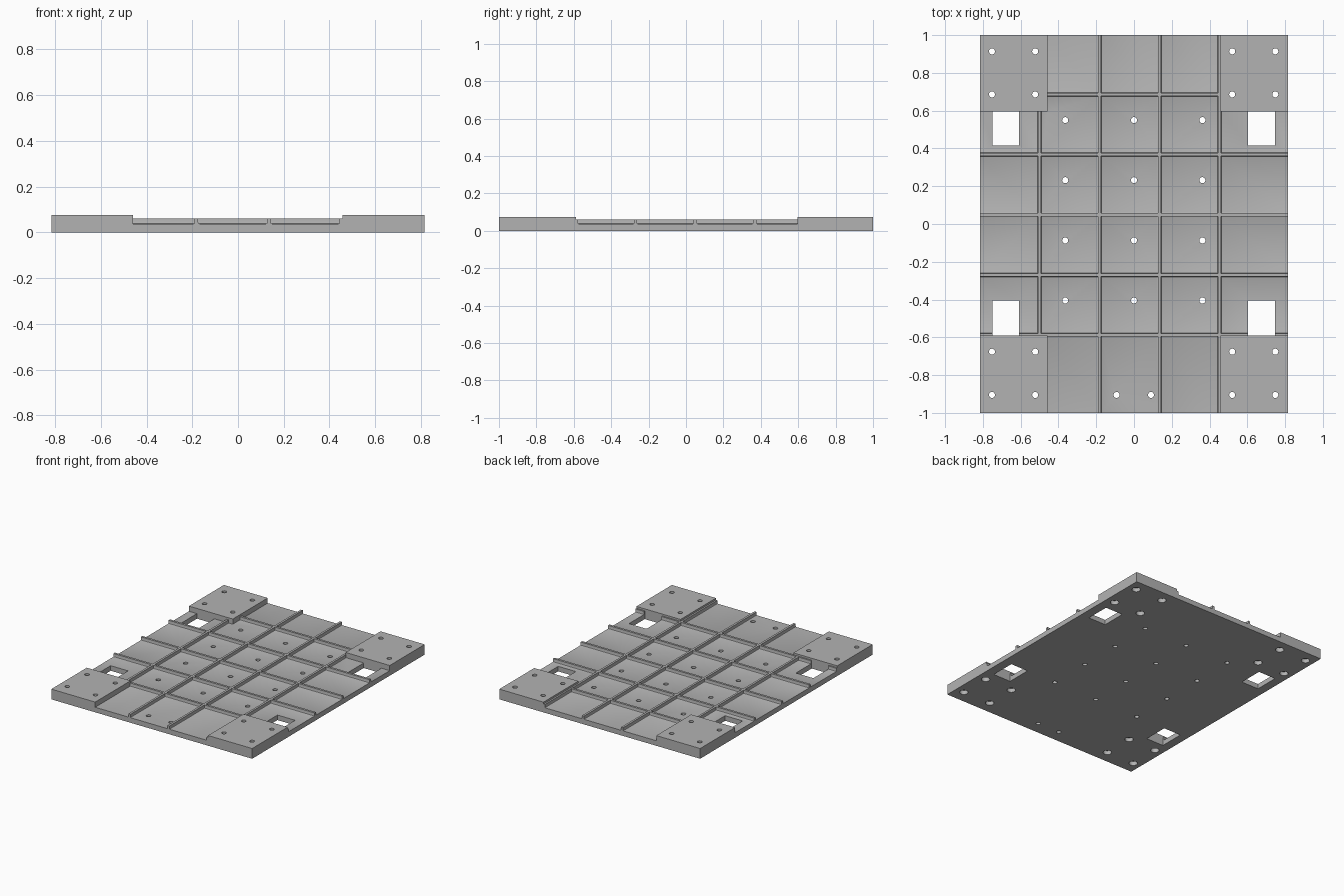
import bpy, bmesh
from mathutils import Matrix, Vector

if "Cube" in bpy.data.objects:
    bpy.data.objects.remove(bpy.data.objects["Cube"])

HX, HY = 0.815, 1.0            # half width and half length
FLOOR, RIB, PAD = 0.037, 0.061, 0.075
RIB_W = 0.016

grey = bpy.data.materials.new("light_grey")
grey.diffuse_color = (0.45, 0.45, 0.45, 1)
grey.use_nodes = True
grey.node_tree.nodes["Principled BSDF"].inputs["Base Color"].default_value = grey.diffuse_color


def add_box(bm, x0, x1, y0, y1, z0, z1):
    m = Matrix.Translation(((x0 + x1) / 2, (y0 + y1) / 2, (z0 + z1) / 2)) @ \
        Matrix.Diagonal((x1 - x0, y1 - y0, z1 - z0, 1))
    return bmesh.ops.create_cube(bm, size=1, matrix=m)["verts"]


def add_cylinder(bm, x, y, r, z0, z1, sides=24):
    bmesh.ops.create_cone(bm, cap_ends=True, segments=sides, radius1=r, radius2=r,
                          depth=z1 - z0,
                          matrix=Matrix.Translation((x, y, (z0 + z1) / 2)))


def make_object(name, bm):
    me = bpy.data.meshes.new(name)
    bm.to_mesh(me)
    bm.free()
    me.materials.append(grey)
    ob = bpy.data.objects.new(name, me)
    bpy.context.collection.objects.link(ob)
    return ob


def combine(target, tool, operation):
    mod = target.modifiers.new(operation, 'BOOLEAN')
    mod.operation, mod.solver, mod.object = operation, 'EXACT', tool
    bpy.context.view_layer.objects.active = target
    bpy.ops.object.modifier_apply(modifier=mod.name)
    bpy.data.objects.remove(tool)


# Slab at rib height
bm = bmesh.new()
add_box(bm, -HX, HX, -HY, HY, 0, RIB)
plate = make_object("base_plate", bm)

# Pockets between the ribs, with a small fillet along the floor
rib_x = [-0.5, -0.182, 0.136, 0.453]
rib_y = [-0.587, -0.27, 0.049, 0.368, 0.686]


def spans(ribs, half):
    edges = [-half - 0.05] + [e for r in ribs for e in (r - RIB_W / 2, r + RIB_W / 2)] + [half + 0.05]
    return list(zip(edges[::2], edges[1::2]))


bm = bmesh.new()
for x0, x1 in spans(rib_x, HX):
    for y0, y1 in spans(rib_y, HY):
        add_box(bm, x0, x1, y0, y1, FLOOR, 0.12)
bottom = [e for e in bm.edges if all(v.co.z < FLOOR + 0.001 for v in e.verts)]
bmesh.ops.bevel(bm, geom=bottom, offset=0.006, segments=2, profile=0.5, affect='EDGES')
combine(plate, make_object("pocket_cutter", bm), 'DIFFERENCE')

# Raised corner pads
bm = bmesh.new()
for x0, x1 in ((-HX, -0.459), (0.457, HX)):
    for y0, y1 in ((-HY, -0.589), (0.595, HY)):
        add_box(bm, x0, x1, y0, y1, 0, PAD)
combine(plate, make_object("corner_pads", bm), 'UNION')

# Rectangular windows beside the pads
bm = bmesh.new()
for x0, x1 in ((-0.75, -0.608), (0.604, 0.747)):
    for y0, y1 in ((-0.589, -0.405), (0.415, 0.595)):
        add_box(bm, x0, x1, y0, y1, -0.05, 0.12)
combine(plate, make_object("window_cutter", bm), 'DIFFERENCE')

# Through holes: pads, centre grid and front pair
pad_holes = [(x, y) for x in (-0.752, -0.523, 0.52, 0.748)
             for y in (-0.905, -0.676, 0.686, 0.914)]
centre_holes = [(x, y) for x in (-0.364, 0, 0.362) for y in (-0.405, -0.087, 0.232, 0.55)]
front_holes = [(-0.092, -0.905), (0.09, -0.905)]
bm = bmesh.new()
for x, y in pad_holes + centre_holes + front_holes:
    add_cylinder(bm, x, y, 0.016, -0.05, 0.12)
combine(plate, make_object("hole_cutter", bm), 'DIFFERENCE')

# Wider recesses under the pad holes
bm = bmesh.new()
for x, y in pad_holes:
    add_cylinder(bm, x, y, 0.029, -0.05, 0.03)
combine(plate, make_object("recess_cutter", bm), 'DIFFERENCE')

# Smooth hole walls and fillets, crisp edges elsewhere
bpy.ops.object.select_all(action='DESELECT')
plate.select_set(True)
bpy.context.view_layer.objects.active = plate
bpy.ops.object.shade_smooth_by_angle(angle=0.52)
